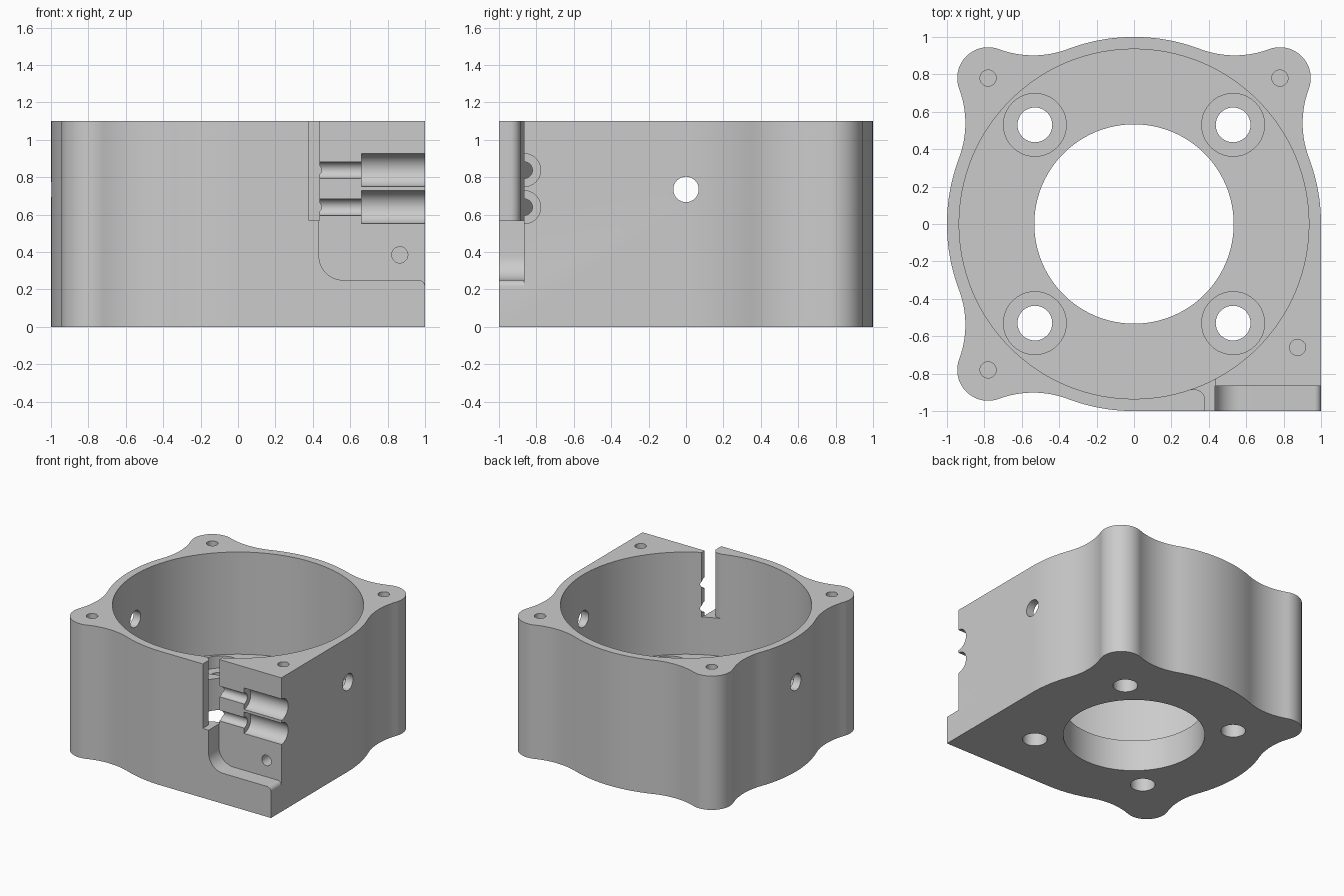
import bpy
import bmesh
from math import radians, degrees, cos, sin, acos, atan2, hypot, pi
from mathutils import Matrix, Vector

if "Cube" in bpy.data.objects:
    bpy.data.objects.remove(bpy.data.objects["Cube"], do_unlink=True)

HEIGHT, FLOOR = 1.1, 0.26
BORE = 0.935
LOBE_POS, LOBE_R, FILLET_R = 0.78, 0.165, 0.526

grey = bpy.data.materials.new("plain grey")
grey.use_nodes = True
COLOUR = (0.6, 0.6, 0.6, 1)
grey.diffuse_color = COLOUR
grey.node_tree.nodes["Principled BSDF"].inputs["Base Color"].default_value = COLOUR


def make_object(name, bm):
    bmesh.ops.recalc_face_normals(bm, faces=bm.faces)
    mesh = bpy.data.meshes.new(name)
    bm.to_mesh(mesh)
    bm.free()
    mesh.materials.append(grey)
    obj = bpy.data.objects.new(name, mesh)
    bpy.context.collection.objects.link(obj)
    return obj


def arc(cx, cy, r, start, end, steps):
    """Points on an arc, angles in degrees."""
    angles = [radians(start + (end - start) * i / steps) for i in range(steps + 1)]
    return [(cx + r * cos(a), cy + r * sin(a)) for a in angles]


def prism(name, points, low, high, along_y=False):
    """Extrude a flat outline along z, or along y for an (x, z) outline."""
    bm = bmesh.new()
    place = (lambda u, v, w: (u, w, v)) if along_y else (lambda u, v, w: (u, v, w))
    face = bm.faces.new([bm.verts.new(place(u, v, low)) for u, v in points])
    extruded = bmesh.ops.extrude_face_region(bm, geom=[face])["geom"]
    shift = Vector(place(0, 0, high - low))
    bmesh.ops.translate(bm, vec=shift,
                        verts=[g for g in extruded if isinstance(g, bmesh.types.BMVert)])
    return make_object(name, bm)


def cylinder(name, start, end, r, sides=40):
    start, end = Vector(start), Vector(end)
    axis = end - start
    turn = axis.to_track_quat("Z", "Y").to_matrix().to_4x4()
    bm = bmesh.new()
    bmesh.ops.create_cone(bm, cap_ends=True, segments=sides, radius1=r, radius2=r,
                          depth=axis.length,
                          matrix=Matrix.Translation((start + end) / 2) @ turn)
    return make_object(name, bm)


def body_outline():
    """Round body with three blended corner lobes and one square corner."""
    far, near = 1 + FILLET_R, FILLET_R + LOBE_R
    lobe = hypot(LOBE_POS, LOBE_POS)
    a = pi / 4 - acos((far**2 + lobe**2 - near**2) / (2 * far * lobe))
    fx, fy = far * cos(a), far * sin(a)
    to_lobe = degrees(atan2(LOBE_POS - fy, LOBE_POS - fx))
    half = arc(0, 0, 1, 0, degrees(a), 16)
    half += arc(fx, fy, FILLET_R, degrees(a) + 180, to_lobe, 16)[1:]
    half += arc(LOBE_POS, LOBE_POS, LOBE_R, to_lobe - 180, 45, 14)[1:]
    quarter = half + [(y, x) for x, y in reversed(half[:-1])]
    outline = []
    for k in range(3):
        turn = Matrix.Rotation(k * pi / 2, 2)
        outline += [tuple(turn @ Vector(p)) for p in quarter[:-1]]
    return outline + [(0, -1), (1, -1)]


housing = prism("housing", body_outline(), 0, HEIGHT)
cutters = []

# Main bore and the opening in the floor
cutters.append(cylinder("bore", (0, 0, FLOOR), (0, 0, 1.3), BORE, 128))
cutters.append(cylinder("floor_opening", (0, 0, -0.2), (0, 0, 0.5), 0.533, 96))

# Four counterbored mounting holes in the floor
for sx in (-1, 1):
    for sy in (-1, 1):
        x, y = 0.53 * sx, 0.53 * sy
        cutters.append(cylinder("counterbore", (x, y, 0.16), (x, y, 0.5), 0.168))
        cutters.append(cylinder("mount_hole", (x, y, -0.2), (x, y, 0.4), 0.093))

# Blind screw holes in the rim
for x, y in ((-0.78, 0.78), (0.78, 0.78), (-0.78, -0.78), (0.875, -0.66)):
    cutters.append(cylinder("rim_hole", (x, y, 0.7), (x, y, 1.3), 0.043, 32))

# Cross hole through both side walls
cutters.append(cylinder("cross_hole", (-1.2, 0, 0.735), (1.2, 0, 0.735), 0.068))

# Connector pocket at the square corner
pocket = [(0.433, 1.3)] + arc(0.563, 0.38, 0.13, 180, 270, 12)
pocket += arc(0.965, 0.215, 0.035, 90, 0, 8) + [(1.2, 0.215), (1.2, 1.3)]
cutters.append(prism("pocket", pocket, -1.2, -0.865, along_y=True))
cutters.append(cylinder("pocket_hole", (0.865, -1, 0.385), (0.865, -0.6, 0.385), 0.043, 32))

# Slot joining the pocket to the bore, with a rounded inner corner
slot = [(0.38, -1.2), (0.436, -1.2), (0.436, -0.7), (0.2, -0.7), (0.2, -0.885)]
slot += arc(0.325, -0.94, 0.055, 90, 0, 8)
cutters.append(prism("slot", slot, 0.57, 1.3))

# Two stepped cable channels
for z in (0.64, 0.838):
    cutters.append(cylinder("cable_channel", (0.66, -0.865, z), (1.2, -0.865, z), 0.088, 48))
    cutters.append(cylinder("wire_channel", (0.41, -0.865, z), (0.7, -0.865, z), 0.044, 36))

# Cut everything, then remove the helpers
bpy.ops.object.select_all(action="DESELECT")
bpy.context.view_layer.objects.active = housing
housing.select_set(True)
for cutter in cutters:
    cutter.hide_render = True
    mod = housing.modifiers.new(cutter.name, "BOOLEAN")
    mod.operation, mod.solver, mod.object = "DIFFERENCE", "EXACT", cutter
    bpy.ops.object.modifier_apply(modifier=mod.name)
for cutter in cutters:
    bpy.data.objects.remove(cutter, do_unlink=True)

bpy.ops.object.shade_smooth_by_angle(angle=radians(30))
